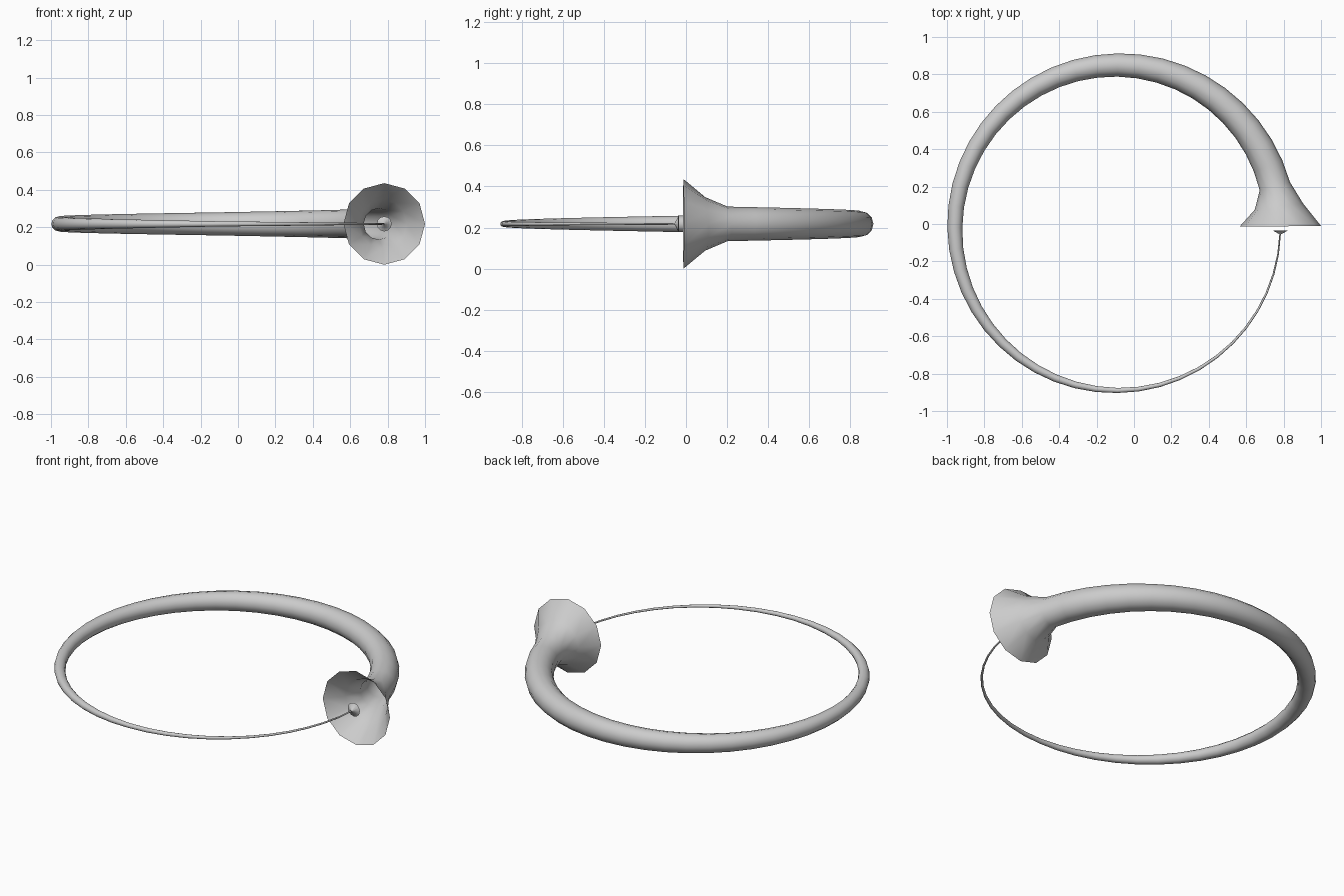
import bpy, bmesh
from math import sin, cos, radians, pi

if "Cube" in bpy.data.objects:
    bpy.data.objects.remove(bpy.data.objects["Cube"])

CX, CY, CZ, R = -0.088, -0.02, 0.218, 0.87   # ring centre and radius
SIDES = 12

# (angle along the ring in degrees, tube radius): bell -> tube -> mouthpiece
PROFILE = [(0.5, 0.218), (7.5, 0.13), (14.8, 0.084), (90, 0.062), (180, 0.04),
           (270, 0.0135), (315, 0.007), (357.7, 0.004), (359, 0.04)]


def stations():
    # subdivide the long tube spans evenly, keep the flares as single steps
    out = [PROFILE[0]]
    for (a0, r0), (a1, r1) in zip(PROFILE, PROFILE[1:]):
        n = max(1, round((a1 - a0) / 7.5))
        out += [(a0 + (a1 - a0) * i / n, r0 + (r1 - r0) * i / n)
                for i in range(1, n + 1)]
    return out


# Curved horn: one open surface swept round the ring
bm = bmesh.new()
rings = []
for ang, rad in stations():
    t = radians(ang)
    ring = []
    for j in range(SIDES):
        p = 2 * pi * j / SIDES
        d = R + rad * cos(p)
        ring.append(bm.verts.new((CX + d * cos(t), CY + d * sin(t), CZ + rad * sin(p))))
    rings.append(ring)
for a, b in zip(rings, rings[1:]):
    for j in range(SIDES):
        k = (j + 1) % SIDES
        bm.faces.new((a[j], b[j], b[k], a[k])).smooth = True

mesh = bpy.data.meshes.new("curved_horn")
bm.to_mesh(mesh)
bm.free()
horn = bpy.data.objects.new("curved_horn", mesh)
bpy.context.collection.objects.link(horn)
